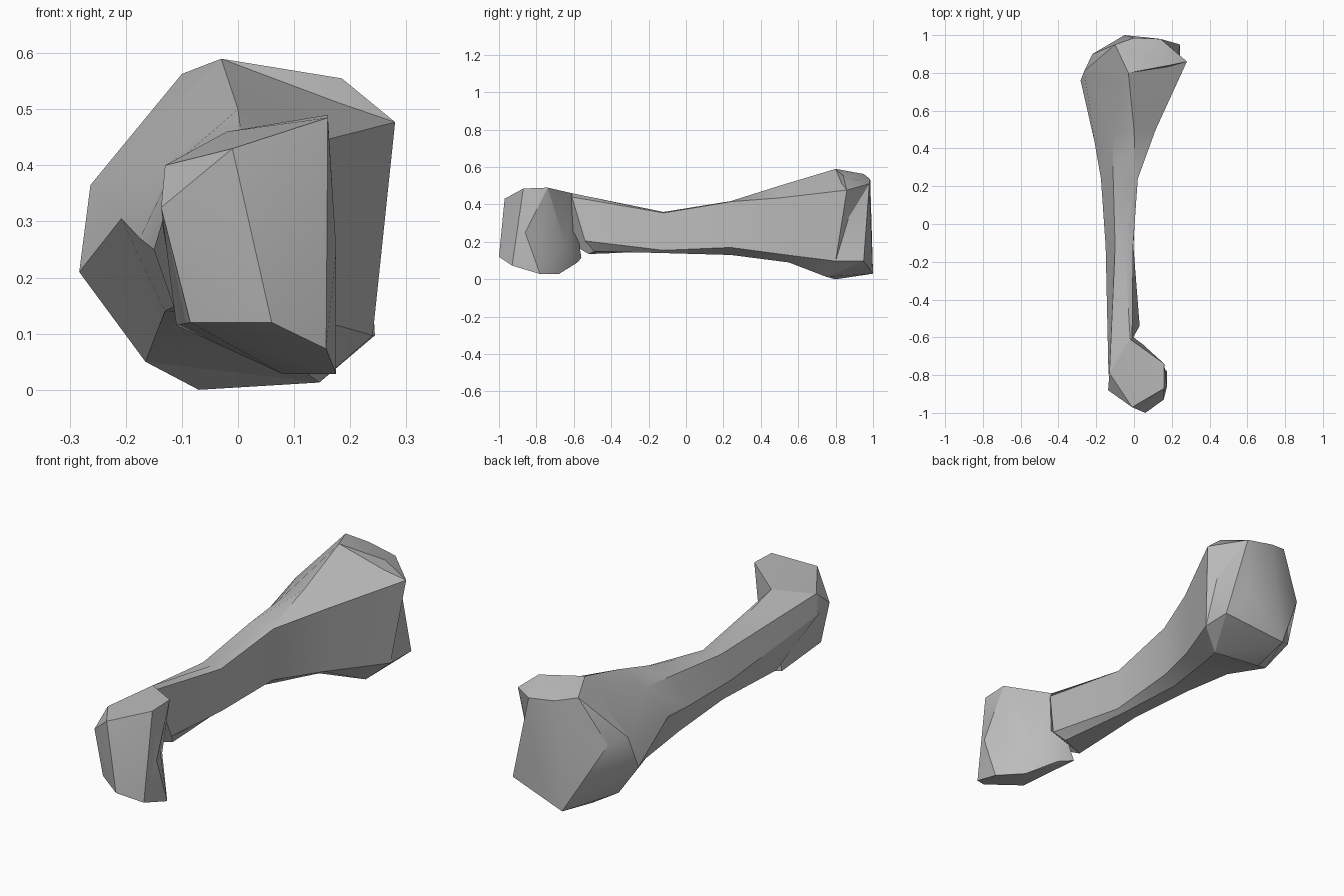
import bpy
import bmesh
import math
from mathutils import Vector

if "Cube" in bpy.data.objects:
    bpy.data.objects.remove(bpy.data.objects["Cube"], do_unlink=True)

# One plain grey for the whole bone
grey = bpy.data.materials.new("bone grey")
grey.use_nodes = True
colour = (0.5, 0.5, 0.5, 1.0)
grey.diffuse_color = colour
grey.node_tree.nodes["Principled BSDF"].inputs["Base Color"].default_value = colour


def finish(bm, name):
    """Turn a bmesh into a shaded object with the bone material."""
    bmesh.ops.recalc_face_normals(bm, faces=bm.faces[:])
    mesh = bpy.data.meshes.new(name)
    bm.to_mesh(mesh)
    bm.free()
    mesh.materials.append(grey)
    obj = bpy.data.objects.new(name, mesh)
    bpy.context.collection.objects.link(obj)
    bpy.ops.object.select_all(action="DESELECT")
    obj.select_set(True)
    bpy.context.view_layer.objects.active = obj
    bpy.ops.object.shade_smooth_by_angle(angle=math.radians(28))


def hull(corners):
    """Chiselled convex block spanned by its corners."""
    bm = bmesh.new()
    for corner in corners:
        bm.verts.new(corner)
    result = bmesh.ops.convex_hull(bm, input=bm.verts[:])
    unused = {g for g in result["geom_interior"] + result["geom_unused"]
              if isinstance(g, bmesh.types.BMVert)}
    bmesh.ops.delete(bm, geom=list(unused), context="VERTS")
    return bm


def dent(bm, start, end, target):
    """Split the edge running from start to end and push its middle to target."""
    def miss(edge):
        p, q = (v.co for v in edge.verts)
        s, e = Vector(start), Vector(end)
        return min((p - s).length + (q - e).length, (p - e).length + (q - s).length)
    edge = min(bm.edges, key=miss)
    split = bmesh.ops.subdivide_edges(bm, edges=[edge], cuts=1)["geom_inner"]
    for item in split:
        if isinstance(item, bmesh.types.BMVert):
            item.co = target
    bmesh.ops.triangulate(bm, faces=bm.faces[:])


def loft(rings):
    """Skin a row of cross-section rings and cap both ends."""
    bm = bmesh.new()
    rings = [[bm.verts.new(point) for point in ring] for ring in rings]
    for near, far in zip(rings, rings[1:]):
        for i in range(len(near)):
            j = (i + 1) % len(near)
            bm.faces.new((near[i], near[j], far[j], far[i]))
    bm.faces.new(rings[0])
    bm.faces.new(rings[-1])
    return bm


def section(y, outline):
    """Upright cross-section at one position along the shaft."""
    return [(x, y, z) for x, z in outline]


# Shaft: narrow in the middle, its ends sharing corners with the two heads
shaft = loft([
    [(-.02, -.61, .46), (-.01, -.61, .44), (.03, -.54, .205), (0, -.49, .15),
     (-.11, -.52, .135), (-.135, -.8, .3), (-.13, -.79, .4)],
    section(-.12, [(-.05, .36), (-.005, .355), (-.003, .155), (-.03, .14),
                   (-.11, .15), (-.15, .25), (-.1, .36)]),
    section(.24, [(.01, .418), (.02, .415), (.015, .17), (-.04, .13),
                  (-.13, .14), (-.175, .27), (-.11, .405)]),
    [(0, .5, .5), (.115, .5, .435), (.105, .5, .135), (.04, .55, .09),
     (-.14, .5, .115), (-.208, .43, .305), (-.11, .47, .43)],
    [(-.03, .8, .59), (.28, .86, .477), (.24, .8, .097), (.145, .75, .013),
     (-.165, .74, .05), (-.283, .76, .21), (-.263, .81, .365)],
])
finish(shaft, "shaft")

# Front head: a blocky knob with one flank pinched in
front_head = hull([
    (.16, -.74, .49), (.16, -.87, .485), (-.01, -.97, .43), (-.02, -.61, .46),
    (-.13, -.79, .4), (-.137, -.88, .325), (.175, -.86, .25),
    (.06, -1, .12), (-.085, -.89, .12), (.157, -.93, .073),
    (.175, -.78, .028), (.08, -.68, .028), (-.03, -.58, .09), (.05, -.64, .17),
    (-.11, -.56, .115),
])
dent(front_head, (.16, -.74, .49), (.175, -.78, .028), (.13, -.77, .25))
finish(front_head, "front_head")

# Rear head: a broad flared end with a notch in one side
rear_head = hull([
    (-.03, .8, .59), (-.1, .95, .563), (.185, .84, .555), (0, .985, .535),
    (.14, .98, .51), (.28, .86, .477), (.14, .975, .25), (.244, .95, .097),
    (.24, .8, .097), (.145, .75, .013), (-.07, .8, 0), (-.05, 1, .03),
    (-.165, .74, .05), (-.283, .76, .21), (-.263, .81, .365), (-.22, .9, .35),
])
dent(rear_head, (.28, .86, .477), (.244, .95, .097), (.23, .87, .33))
finish(rear_head, "rear_head")
